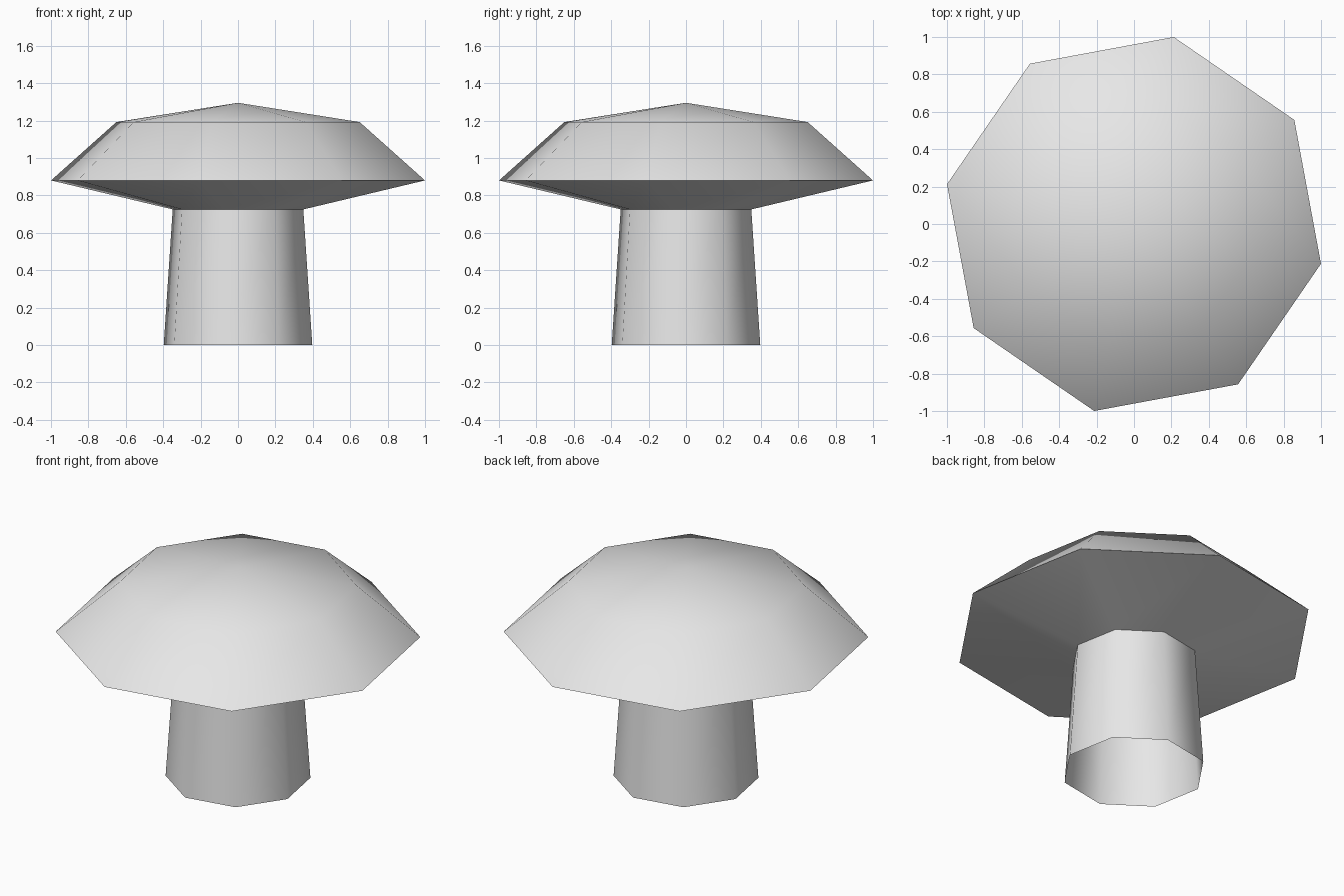
import bpy
import bmesh
from math import cos, sin, radians, tau

SIDES = 8
TURN = radians(33)

cube = bpy.data.objects.get("Cube")
if cube:
    bpy.data.objects.remove(cube, do_unlink=True)

# Single plain grey
grey = bpy.data.materials.new("light_grey")
grey.use_nodes = True
colour = (0.8, 0.8, 0.8, 1)
grey.diffuse_color = colour
grey.node_tree.nodes["Principled BSDF"].inputs["Base Color"].default_value = colour


def lathe(name, profile, sharp_heights=()):
    """Turn a (radius, height) profile into an eight-sided smooth shell."""
    bm = bmesh.new()
    rings = []
    for r, z in profile:
        if r == 0:
            rings.append([bm.verts.new((0, 0, z))] * SIDES)
        else:
            angles = [TURN + tau * i / SIDES for i in range(SIDES)]
            rings.append([bm.verts.new((r * cos(a), r * sin(a), z)) for a in angles])
    for low, high in zip(rings, rings[1:]):
        for i in range(SIDES):
            j = (i + 1) % SIDES
            corners = dict.fromkeys((low[i], low[j], high[j], high[i]))
            bm.faces.new(list(corners)).smooth = True
    # Crisp rim where the profile folds back
    for edge in bm.edges:
        if all(v.co.z in sharp_heights or
               any(abs(v.co.z - h) < 0.001 for h in sharp_heights) for v in edge.verts):
            edge.smooth = False
    mesh = bpy.data.meshes.new(name)
    bm.to_mesh(mesh)
    bm.free()
    mesh.materials.append(grey)
    obj = bpy.data.objects.new(name, mesh)
    bpy.context.collection.objects.link(obj)
    return obj


# Hollow stem, open at the foot
lathe("stem", [(0.406, 0), (0.357, 0.725)])

# Wide cap: sloping underside, sharp rim, shoulder and low peak
lathe("cap", [(0.357, 0.725), (1.022, 0.88), (0.665, 1.192), (0, 1.295)],
      sharp_heights=(0.88,))
